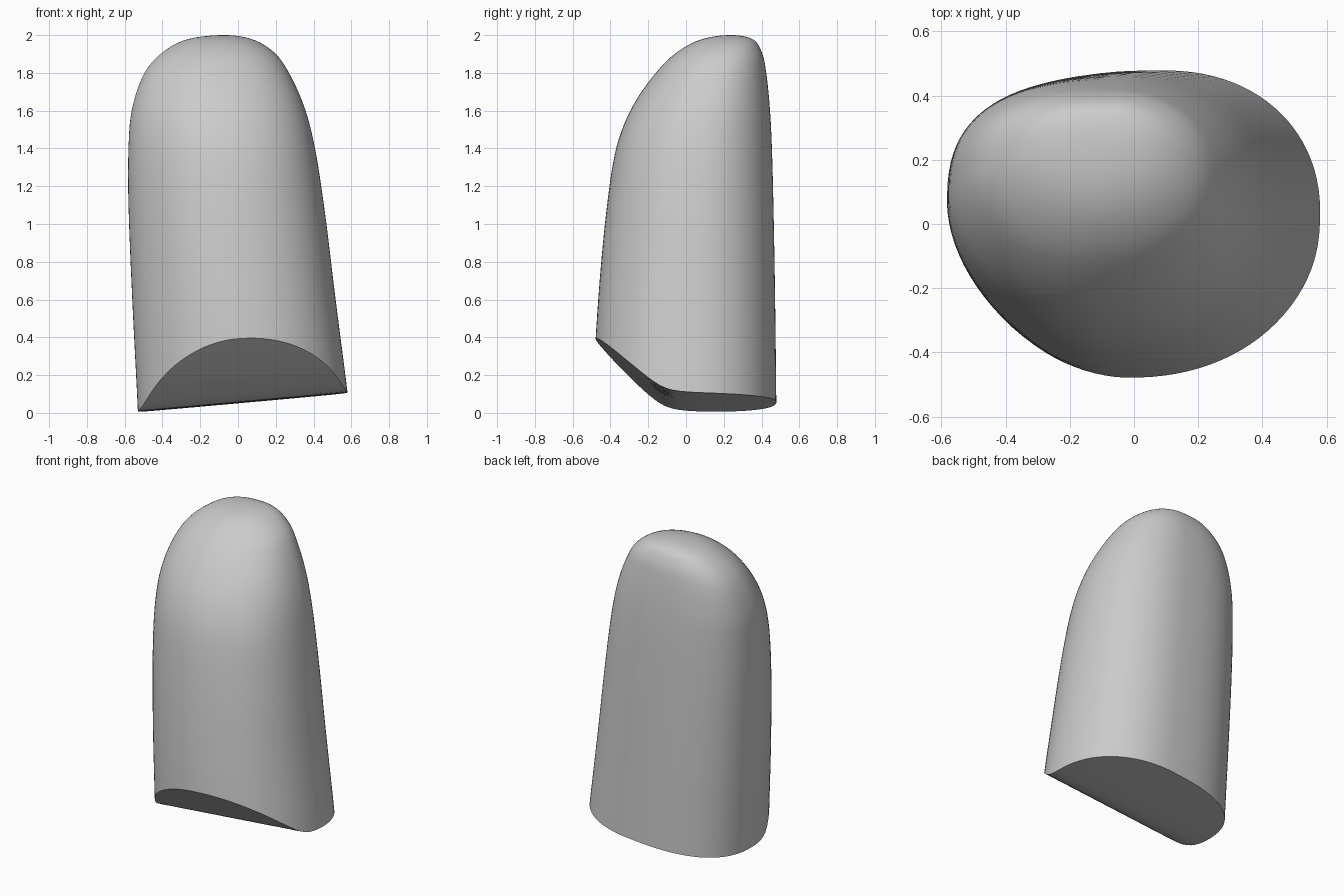
import bpy, bmesh, math

cube = bpy.data.objects.get("Cube")
if cube:
    bpy.data.objects.remove(cube)

COLS, ROWS, FILL = 96, 48, 16
TOP = 2.0

# Outline keys: height, left and right limits in x, front and back limits in y
KEYS = [
    (2.0, -0.07, -0.07, 0.24, 0.24),
    (1.98, -0.26, 0.07, 0.09, 0.35),
    (1.9, -0.41, 0.20, -0.06, 0.405),
    (1.8, -0.495, 0.27, -0.16, 0.425),
    (1.6, -0.563, 0.358, -0.295, 0.445),
    (1.4, -0.58, 0.408, -0.37, 0.455),
    (1.1, -0.58, 0.455, -0.418, 0.463),
    (0.6, -0.56, 0.517, -0.465, 0.472),
    (0.0, -0.53, 0.593, -0.50, 0.479),
]
US = [math.sqrt(TOP - k[0]) for k in KEYS]


def slope(i, c):
    a, b = max(i - 1, 0), min(i + 1, len(KEYS) - 1)
    return (KEYS[b][c] - KEYS[a][c]) / (US[b] - US[a])


def limits(z):
    """Smooth outline limits at a height."""
    u = math.sqrt(max(TOP - z, 0))
    i = max(j for j in range(len(KEYS) - 1) if US[j] <= u)
    h = US[i + 1] - US[i]
    t = (u - US[i]) / h
    out = []
    for c in range(1, 5):
        p, q = KEYS[i][c], KEYS[i + 1][c]
        m, n = slope(i, c) * h, slope(i + 1, c) * h
        out.append(p + m * t + (3 * (q - p) - 2 * m - n) * t**2
                   + (2 * (p - q) + m + n) * t**3)
    return out


def section(z, a):
    """Point on the rounded cross-section, each quarter with its own fullness."""
    x0, x1, y0, y1 = limits(z)
    c, s = math.cos(a), math.sin(a)
    yc = y0 + 0.54 * (y1 - y0)
    xc = x0 + (0.56 if s > 0 else 0.49) * (x1 - x0)
    if s > 0:
        n = 2.15 if c > 0 else 2.6
    else:
        n = 2.2 if c > 0 else 1.85
    rx = x1 - xc if c > 0 else xc - x0
    ry = y1 - yc if s > 0 else yc - y0
    return (xc + math.copysign(abs(c) ** (2 / n), c) * rx,
            yc + math.copysign(abs(s) ** (2 / n), s) * ry)


def underside(x, y):
    """Tilted base that bends up into a ramp at the front."""
    d = -y - 0.12
    return 0.048 + 0.09 * x + 0.475 * (d + math.hypot(d, 0.08))


def stitch(bm, lower, upper):
    for i in range(COLS):
        j = (i + 1) % COLS
        bm.faces.new((lower[i], lower[j], upper[j], upper[i]))


def fan(bm, ring, co):
    tip = bm.verts.new(co)
    for i in range(COLS):
        bm.faces.new((ring[i], ring[(i + 1) % COLS], tip))


bm = bmesh.new()
angles = [2 * math.pi * (i + 0.5) / COLS for i in range(COLS)]

# Rim where the wall meets the underside
rim = []
for a in angles:
    z = 0.1
    for _ in range(12):
        z = max(0.0, underside(*section(z, a)))
    rim.append(z)

# Wall and dome
rings = []
for r in range(ROWS):
    f = 1 - (1 - r / ROWS) ** 2
    ring = []
    for a, zb in zip(angles, rim):
        z = zb + (TOP - zb) * f
        ring.append(bm.verts.new((*section(z, a), z)))
    rings.append(ring)
for lower, upper in zip(rings, rings[1:]):
    stitch(bm, lower, upper)
fan(bm, rings[-1], (KEYS[0][1], KEYS[0][3], TOP))

# Underside
cx, cy = 0.03, 0.03
prev = rings[0]
for k in range(1, FILL):
    f = 1 - k / FILL
    ring = []
    for v in rings[0]:
        x, y = cx + (v.co.x - cx) * f, cy + (v.co.y - cy) * f
        ring.append(bm.verts.new((x, y, underside(x, y))))
    stitch(bm, prev, ring)
    prev = ring
fan(bm, prev, (cx, cy, underside(cx, cy)))
bmesh.ops.recalc_face_normals(bm, faces=bm.faces)

mesh = bpy.data.meshes.new("rounded_tip")
bm.to_mesh(mesh)
bm.free()
tip = bpy.data.objects.new("rounded_tip", mesh)
bpy.context.collection.objects.link(tip)

# Plain grey
grey = bpy.data.materials.new("plain_grey")
grey.use_nodes = True
colour = (0.6, 0.6, 0.6, 1)
grey.diffuse_color = colour
grey.node_tree.nodes["Principled BSDF"].inputs["Base Color"].default_value = colour
mesh.materials.append(grey)

bpy.context.view_layer.objects.active = tip
tip.select_set(True)
bpy.ops.object.shade_smooth_by_angle(angle=math.radians(35))
